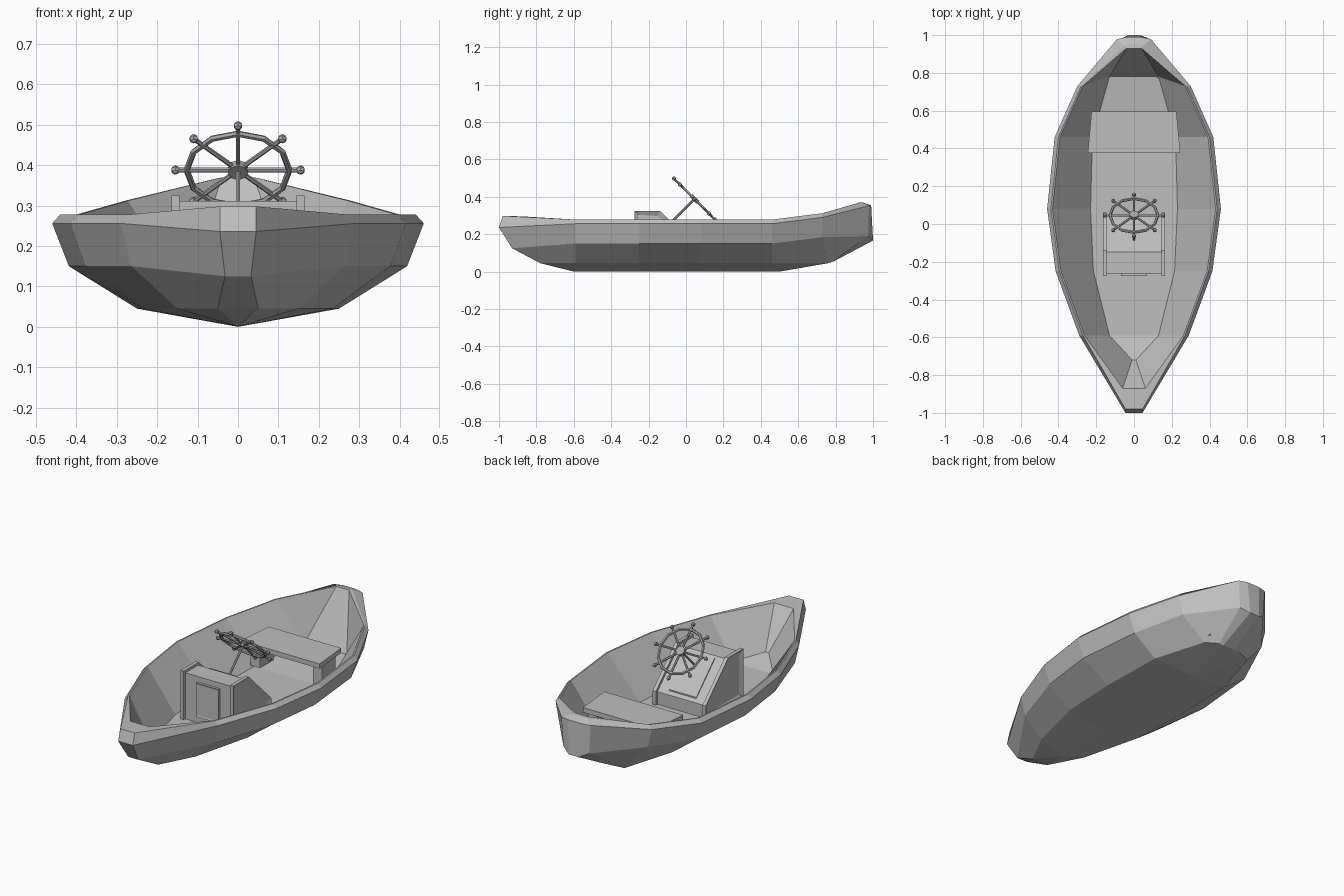
import bpy, bmesh, math
from mathutils import Vector, Matrix

if "Cube" in bpy.data.objects:
    bpy.data.objects.remove(bpy.data.objects["Cube"])


def make_material(name, rgb):
    mat = bpy.data.materials.new(name)
    mat.use_nodes = True
    mat.diffuse_color = (*rgb, 1)
    mat.node_tree.nodes["Principled BSDF"].inputs["Base Color"].default_value = (*rgb, 1)
    return mat


grey = make_material("boat_grey", (0.52, 0.52, 0.52))
dark = make_material("wheel_grey", (0.42, 0.405, 0.42))


def finish(name, bm, mat):
    bmesh.ops.recalc_face_normals(bm, faces=bm.faces[:])
    mesh = bpy.data.meshes.new(name)
    bm.to_mesh(mesh)
    bm.free()
    mesh.materials.append(mat)
    obj = bpy.data.objects.new(name, mesh)
    bpy.context.scene.collection.objects.link(obj)
    return obj


def prism(name, points, offset, inset_dir=None, margin=0.03, depth=-0.012):
    """Extrude a polygon by offset; optionally recess the face that looks along inset_dir."""
    bm = bmesh.new()
    base = bm.faces.new([bm.verts.new(p) for p in points])
    ext = bmesh.ops.extrude_face_region(bm, geom=[base], use_keep_orig=True)
    bmesh.ops.translate(bm, vec=offset, verts=[v for v in ext["geom"] if isinstance(v, bmesh.types.BMVert)])
    bmesh.ops.recalc_face_normals(bm, faces=bm.faces[:])
    if inset_dir:
        facing = [f for f in bm.faces if f.normal.dot(Vector(inset_dir)) > 0.99]
        bmesh.ops.inset_individual(bm, faces=facing, thickness=margin, depth=depth)
    return finish(name, bm, grey)


def box(name, x0, x1, y0, y1, z0, z1, **kw):
    return prism(name, [(x0, y0, z0), (x1, y0, z0), (x1, y1, z0), (x0, y1, z0)], (0, 0, z1 - z0), **kw)


def rod(bm, a, b, r, sides=6):
    a, b = Vector(a), Vector(b)
    turn = (b - a).to_track_quat('Z', 'Y').to_matrix().to_4x4()
    bmesh.ops.create_cone(bm, cap_ends=True, segments=sides, radius1=r, radius2=r,
                          depth=(b - a).length, matrix=Matrix.Translation((a + b) / 2) @ turn)


# Hull: half sections run floor, inner rim, rim, sheer, chine, bilge, keel
def section(y, beam, bilge, lift=0.0, floor_y=None, bilge_y=None, keel_y=None, floor_z=0.052):
    floor_y = y if floor_y is None else floor_y
    bilge_y = y if bilge_y is None else bilge_y
    keel_y = y if keel_y is None else keel_y
    return [(bilge - 0.02, floor_y, floor_z), (beam - 0.028, y, 0.278 + lift),
            (beam - 0.02, y, 0.278 + lift), (beam, y, 0.256 + lift),
            (beam * 0.91, y, 0.15 + lift), (bilge, bilge_y, 0.045), (0, keel_y, 0)]


bow = [(0.01, -0.72, 0.09), (0.06, -0.87, 0.295), (0.045, -0.98, 0.298), (0.045, -1, 0.236),
       (0.032, -0.93, 0.125), (0.05, -0.78, 0.045), (0, -0.6, 0)]
stern_side = [(0.13, 0.78, 0.09), (0.04, 0.93, 0.37), (0.05, 0.945, 0.368), (0.09, 0.978, 0.352),
              (0.08, 0.975, 0.19), (0.07, 0.79, 0.055), (0, 0.5, 0)]
stern = [(0.13, 0.78, 0.09), (0.04, 0.93, 0.37), (0.035, 0.95, 0.368), (0.04, 0.99, 0.354),
         (0.03, 1, 0.166), (0.04, 0.79, 0.055), (0, 0.5, 0)]
stations = [bow,
            section(-0.59, 0.29, 0.15),
            section(-0.25, 0.415, 0.235),
            section(0.08, 0.46, 0.25),
            section(0.46, 0.42, 0.24, keel_y=0.5),
            section(0.73, 0.3, 0.15, 0.034, floor_y=0.78, bilge_y=0.76, keel_y=0.5, floor_z=0.09),
            stern_side, stern]

bm = bmesh.new()
rings = []
for half in stations:
    left = [bm.verts.new(p) for p in half]
    right = [bm.verts.new((-x, y, z)) for x, y, z in half[-2::-1]]
    rings.append(left + right)
n = len(rings[0])
for a, b in zip(rings, rings[1:]):
    for i in range(n):
        j = (i + 1) % n
        bm.faces.new((a[i], a[j], b[j], b[i]))
# Close the stem and the stern with strips across the centre
for ring in (rings[0], rings[-1]):
    for i in range(n // 2 - 1):
        bm.faces.new((ring[i], ring[i + 1], ring[n - 2 - i], ring[n - 1 - i]))
    mid = n // 2
    bm.faces.new((ring[mid - 1], ring[mid], ring[mid + 1]))
bmesh.ops.remove_doubles(bm, verts=bm.verts[:], dist=0.0005)
bmesh.ops.dissolve_degenerate(bm, edges=bm.edges[:], dist=0.0005)
finish("hull", bm, grey)

# Bench
prism("bench_seat", [(-0.245, 0.375, 0.195), (0.245, 0.375, 0.195), (0.225, 0.595, 0.195), (-0.225, 0.595, 0.195)],
      (0, 0, 0.027))
for side, name in ((1, "left"), (-1, "right")):
    box("bench_leg_" + name, side * 0.165, side * 0.222, 0.43, 0.55, 0.068, 0.197)


# Helm console: sloped body between two taller side panels
def console_profile(x, drop):
    return [(x, -0.275 + drop, 0.052), (x, -0.275 + drop, 0.325 - drop), (x, -0.14 - drop / 2, 0.325 - drop),
            (x, 0.06 - drop, 0.13 - drop / 2), (x, 0.06 - drop, 0.052)]


prism("console_body", console_profile(-0.146, 0.014), (0.292, 0, 0))
for side, name in ((1, "left"), (-1, "right")):
    prism("console_side_" + name, console_profile(side * 0.145, 0), (side * 0.02, 0, 0), inset_dir=(side, 0, 0))
box("console_door", -0.07, 0.07, -0.275, -0.255, 0.09, 0.28, inset_dir=(0, -1, 0), margin=0.012, depth=-0.003)
prism("console_slope_panel", [(-0.085, -0.135, 0.28), (-0.085, -0.135, 0.307), (-0.085, 0.03, 0.146), (-0.085, 0.03, 0.12)],
      (0.17, 0, 0))

# Steering wheel, modelled flat and then tilted
bm = bmesh.new()
SIDES, RADIUS, TUBE = 12, 0.127, 0.008
loops = []
for i in range(SIDES):
    t = math.tau * i / SIDES
    loop = []
    for k in range(6):
        u = math.tau * k / 6
        r = RADIUS + TUBE * math.cos(u)
        loop.append(bm.verts.new((r * math.cos(t), r * math.sin(t), TUBE * math.sin(u))))
    loops.append(loop)
for i in range(SIDES):
    a, b = loops[i], loops[(i + 1) % SIDES]
    for k in range(6):
        m = (k + 1) % 6
        bm.faces.new((a[k], b[k], b[m], a[m]))
for i in range(8):
    t = math.tau * i / 8
    d = Vector((math.cos(t), math.sin(t), 0))
    rod(bm, d * 0.01, d * 0.152, 0.006)
    bmesh.ops.create_uvsphere(bm, u_segments=6, v_segments=4, radius=0.0115,
                              matrix=Matrix.Translation(d * 0.155))
rod(bm, (0, 0, -0.01), (0, 0, 0.01), 0.025, 8)
wheel = finish("steering_wheel", bm, dark)

# Shaft from the hub down into the console
bm = bmesh.new()
rod(bm, (0, 0, -0.2), (0, 0, 0), 0.006)
shaft = finish("wheel_shaft", bm, dark)
for part in (wheel, shaft):
    part.location = (0, 0.045, 0.388)
    part.rotation_euler = (-math.pi / 4, 0, 0)
